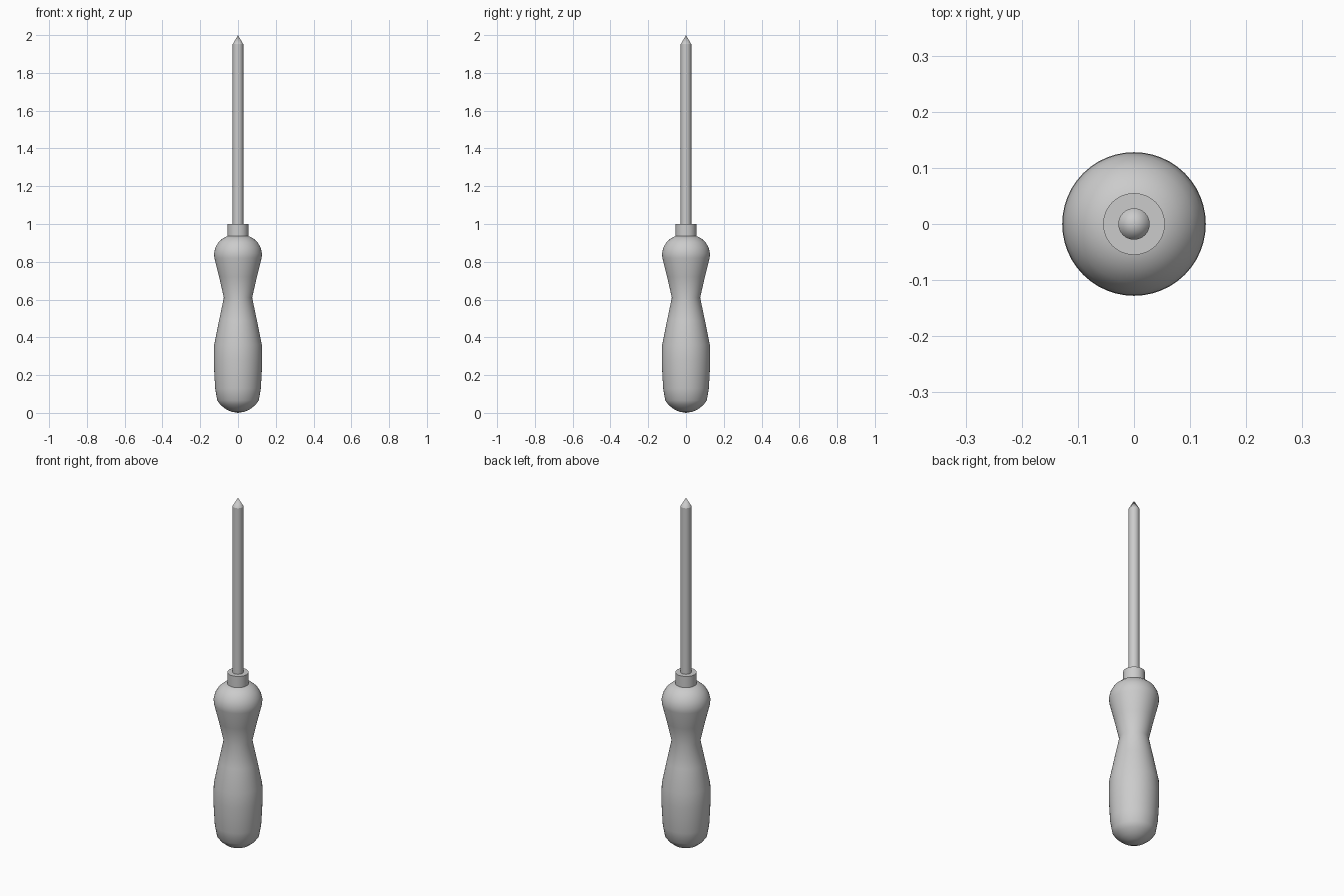
import bpy
import bmesh
import math

cube = bpy.data.objects.get("Cube")
if cube:
    bpy.data.objects.remove(cube, do_unlink=True)

grey = bpy.data.materials.new("plain_grey")
grey.use_nodes = True
colour = (0.6, 0.6, 0.6, 1)
grey.diffuse_color = colour
grey.node_tree.nodes["Principled BSDF"].inputs["Base Color"].default_value = colour


def lathe(name, profile, sides, angle):
    """Spin a (radius, height) profile, listed bottom to top, around z."""
    bm = bmesh.new()
    verts = [bm.verts.new((r, 0, z)) for r, z in profile]
    edges = [bm.edges.new(pair) for pair in zip(verts, verts[1:])]
    bmesh.ops.spin(bm, geom=verts + edges, axis=(0, 0, 1), cent=(0, 0, 0),
                   angle=math.tau, steps=sides)
    bmesh.ops.remove_doubles(bm, verts=bm.verts, dist=0.0001)
    bmesh.ops.recalc_face_normals(bm, faces=bm.faces)
    mesh = bpy.data.meshes.new(name)
    bm.to_mesh(mesh)
    bm.free()
    mesh.materials.append(grey)
    obj = bpy.data.objects.new(name, mesh)
    bpy.context.collection.objects.link(obj)
    bpy.ops.object.select_all(action="DESELECT")
    obj.select_set(True)
    bpy.context.view_layer.objects.active = obj
    bpy.ops.object.shade_smooth_by_angle(angle=math.radians(angle))
    return obj


# Waisted grip with a rounded butt and shoulder
lathe("handle", [
    (0, 0), (0.035, 0.006), (0.065, 0.02), (0.092, 0.042), (0.11, 0.066),
    (0.121, 0.13), (0.126, 0.22), (0.128, 0.28), (0.126, 0.36),
    (0.1, 0.49), (0.075, 0.61), (0.1, 0.72), (0.125, 0.82),
    (0.127, 0.845), (0.12, 0.875), (0.104, 0.903), (0.08, 0.925),
    (0.05, 0.938), (0, 0.938)], 48, 60)

# Short ferrule where the shaft enters the grip
lathe("collar", [(0, 0.92), (0.055, 0.92), (0.055, 1), (0, 1)], 48, 30)

# Round shaft with a conical point
lathe("shaft", [(0, 0.98), (0.028, 0.98), (0.028, 1.952), (0, 2)], 24, 30)
